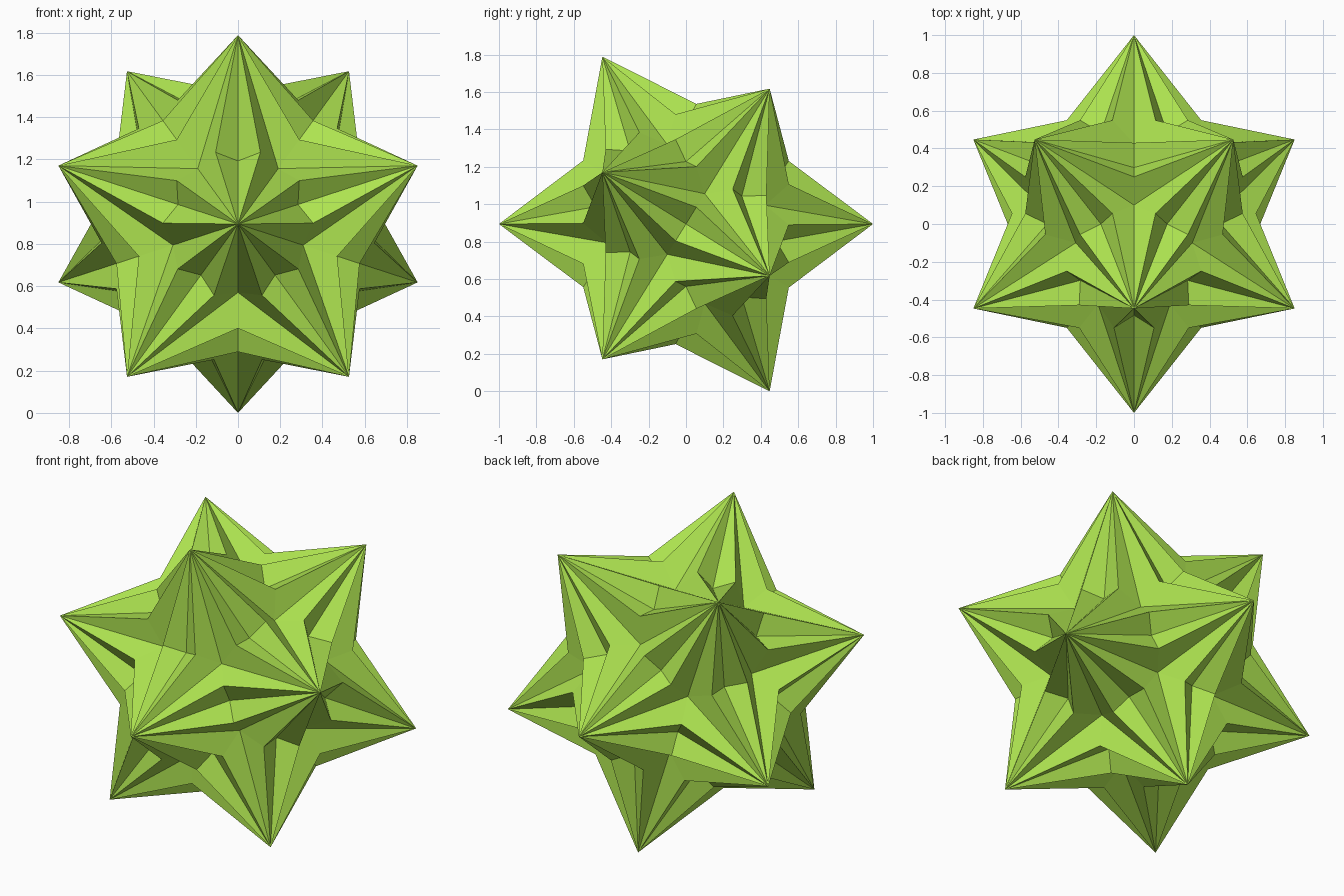
import bpy, bmesh
from math import sin, cos, radians, sqrt
from itertools import combinations
from mathutils import Vector

if "Cube" in bpy.data.objects:
    bpy.data.objects.remove(bpy.data.objects["Cube"])

# Twelve spike tips: icosahedron with its main axis along y
R, H = 2 / sqrt(5), 1 / sqrt(5)
tips = [Vector((0, -1, 0)), Vector((0, 1, 0))]
for k in range(5):
    a, b = radians(90 + 72 * k), radians(54 + 72 * k)
    tips.append(Vector((R * cos(a), -H, R * sin(a))))
    tips.append(Vector((R * cos(b), H, R * sin(b))))

VALLEY_R = 0.568      # hollow midway between two tips
RIDGE_R = 0.646       # ridge ends either side of that hollow
RIDGE_OFF = 0.106
PIT_R = 0.534         # pit in the middle of three tips


def near(p, q):
    return (p - q).length < 1.2


bm = bmesh.new()
for p, q, r in combinations(tips, 3):
    if not (near(p, q) and near(q, r) and near(p, r)):
        continue
    pit = (p + q + r).normalized() * PIT_R
    for s, t, other in ((p, q, r), (q, r, p), (r, p, q)):
        axis = (s + t).normalized()
        side = axis.cross(s - t).normalized()
        if side.dot(other) < 0:
            side = -side
        valley = axis * VALLEY_R
        ridge = axis * RIDGE_R + side * RIDGE_OFF
        # Both flanks of the ridge, for each of the two tips
        for tip in (s, t):
            for tri in ((tip, valley, ridge), (tip, ridge, pit)):
                n = (tri[1] - tri[0]).cross(tri[2] - tri[0])
                if n.dot(sum(tri, Vector())) < 0:
                    tri = tri[::-1]
                bm.faces.new([bm.verts.new(v) for v in tri])

bmesh.ops.remove_doubles(bm, verts=bm.verts[:], dist=1e-4)
bmesh.ops.recalc_face_normals(bm, faces=bm.faces[:])
bmesh.ops.translate(bm, verts=bm.verts[:], vec=(0, 0, R))

mesh = bpy.data.meshes.new("spiked_star")
bm.to_mesh(mesh)
bm.free()
star = bpy.data.objects.new("spiked_star", mesh)
bpy.context.collection.objects.link(star)

# Lime green
mat = bpy.data.materials.new("lime_green")
mat.diffuse_color = (0.42, 0.77, 0.08, 1)
mat.use_nodes = True
mat.node_tree.nodes["Principled BSDF"].inputs["Base Color"].default_value = mat.diffuse_color
mesh.materials.append(mat)
